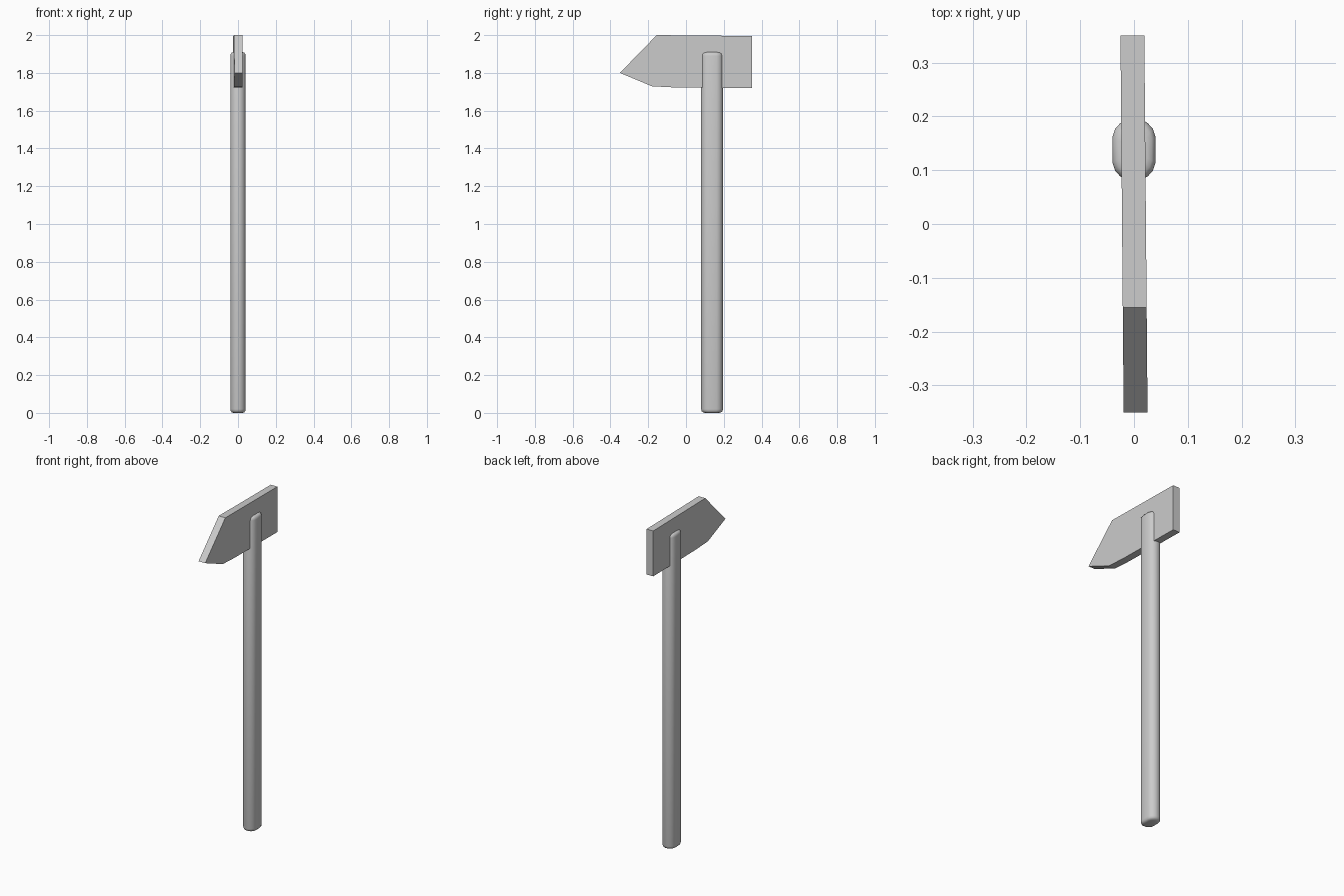
import bpy, bmesh

if "Cube" in bpy.data.objects:
    bpy.data.objects.remove(bpy.data.objects["Cube"])


def finish(name, bm):
    bmesh.ops.recalc_face_normals(bm, faces=bm.faces)
    mesh = bpy.data.meshes.new(name)
    bm.to_mesh(mesh)
    bm.free()
    ob = bpy.data.objects.new(name, mesh)
    bpy.context.collection.objects.link(ob)
    return ob


def loft(name, rings):
    bm = bmesh.new()
    loops = [[bm.verts.new(p) for p in ring] for ring in rings]
    n = len(loops[0])
    for a, b in zip(loops, loops[1:]):
        for i in range(n):
            j = (i + 1) % n
            bm.faces.new((a[i], a[j], b[j], b[i]))
    bm.faces.new(loops[0])
    bm.faces.new(loops[-1])
    return finish(name, bm)


# Hammer head: side profile (y, z) extruded across x, slightly skewed
profile = [(-0.35, 1.80), (-0.155, 2.0), (0.35, 1.995),
           (0.35, 1.72), (-0.06, 1.723), (-0.18, 1.729)]
loft("hammer_head", [[(x - 0.0085 * y, y, z) for y, z in profile]
                     for x in (-0.0222, 0.0222)])

# Handle: rounded oval cross-section with softened ends
quarter = [(0.040, 0.024), (0.035, 0.039), (0.026, 0.049), (0.012, 0.058)]
half = quarter + [(-x, y) for x, y in reversed(quarter)]
section = half + [(x, -y) for x, y in reversed(half)]
bottom = [(0.0, 0.62), (0.003, 0.82), (0.009, 0.95), (0.020, 1.0)]
height = 1.91
levels = bottom + [(height - z, s) for z, s in reversed(bottom)]
handle = loft("handle", [[(x * s, 0.138 + y * s, z) for x, y in section]
                         for z, s in levels])
bpy.context.view_layer.objects.active = handle
handle.select_set(True)
bpy.ops.object.shade_smooth_by_angle(angle=0.7)
